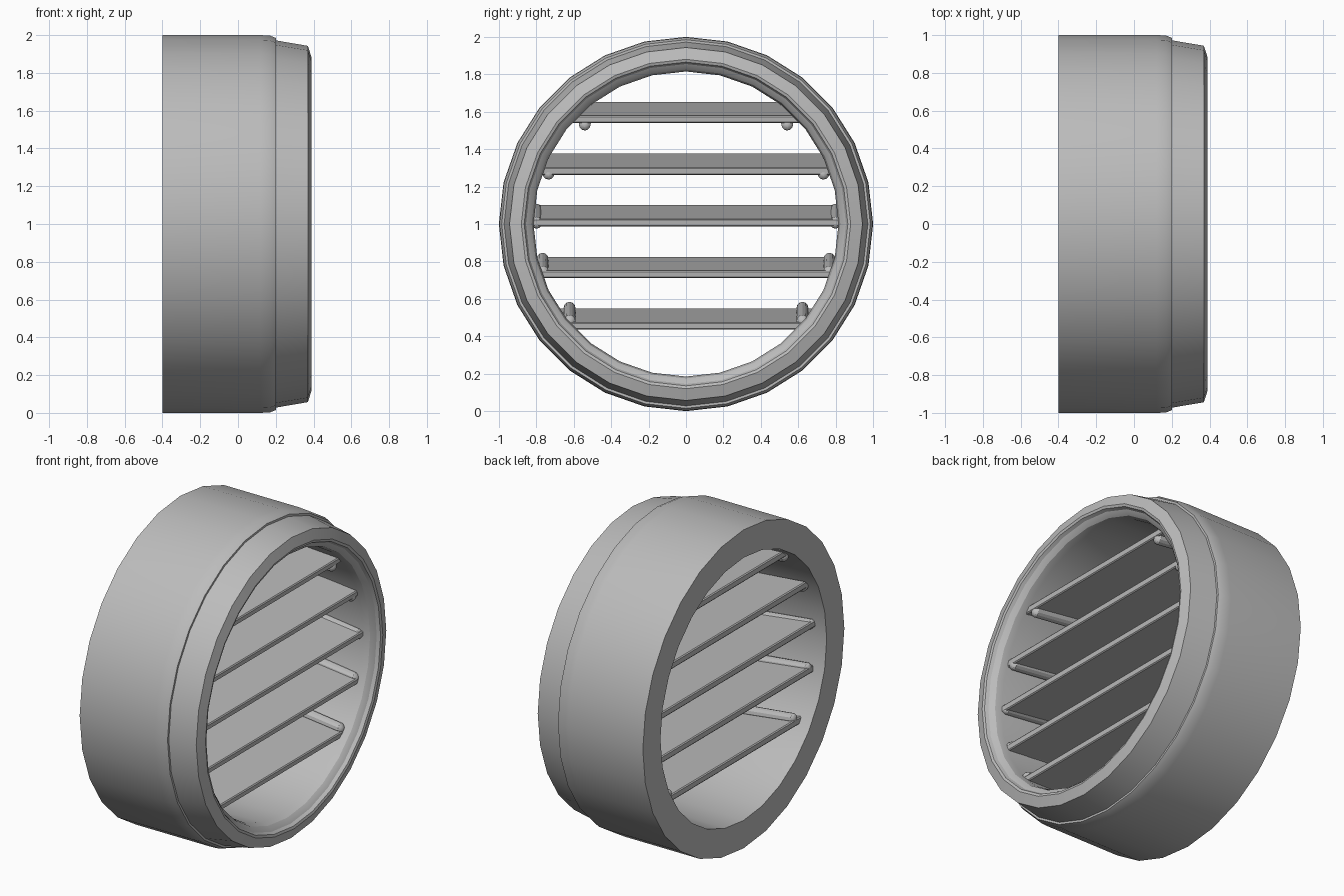
import bpy, bmesh, math
from mathutils import Vector

cube = bpy.data.objects.get("Cube")
if cube:
    bpy.data.objects.remove(cube)

SIDES = 28
BORE = 0.815
TILT = math.atan2(0.075, 0.62)

grey = bpy.data.materials.new("plain grey")
grey.use_nodes = True
colour = (0.5, 0.5, 0.5, 1)
grey.diffuse_color = colour
grey.node_tree.nodes["Principled BSDF"].inputs["Base Color"].default_value = colour


def finish(bm, name, smooth=True):
    """Turn a bmesh into a grey named object."""
    bmesh.ops.recalc_face_normals(bm, faces=bm.faces)
    mesh = bpy.data.meshes.new(name)
    bm.to_mesh(mesh)
    bm.free()
    mesh.materials.append(grey)
    obj = bpy.data.objects.new(name, mesh)
    bpy.context.collection.objects.link(obj)
    if smooth:
        bpy.ops.object.select_all(action="DESELECT")
        obj.select_set(True)
        bpy.context.view_layer.objects.active = obj
        bpy.ops.object.shade_smooth_by_angle(angle=math.radians(25))
    return obj


def ring(name, profile):
    """Revolve a closed (x, radius) profile around the x axis."""
    bm = bmesh.new()
    loops = []
    for i in range(SIDES):
        a = 2 * math.pi * i / SIDES
        loops.append([bm.verts.new((x, r * math.sin(a), 1 + r * math.cos(a)))
                      for x, r in profile])
    n = len(profile)
    for i in range(SIDES):
        p, q = loops[i], loops[(i + 1) % SIDES]
        for j in range(n):
            k = (j + 1) % n
            bm.faces.new((p[j], p[k], q[k], q[j]))
    return finish(bm, name)


def slat(name, z):
    """Tilted louvre blade trimmed to the round bore at both ends."""
    bm = bmesh.new()
    half = math.sqrt(BORE ** 2 - (z - 1) ** 2)
    bmesh.ops.create_cube(bm, size=1)
    for v in bm.verts:
        v.co = Vector((v.co.x * 0.63, v.co.y * 2 * half, v.co.z * 0.04))
    long_edges = [e for e in bm.edges
                  if abs(e.verts[0].co.y - e.verts[1].co.y) > half]
    bmesh.ops.bevel(bm, geom=long_edges, offset=0.006, segments=1, affect="EDGES")
    for v in bm.verts:
        x, h = v.co.x, v.co.z
        v.co.x = x * math.cos(TILT) + h * math.sin(TILT) - 0.015
        v.co.z = z - x * math.sin(TILT) + h * math.cos(TILT)
        reach = math.sqrt(BORE ** 2 - (v.co.z - 1) ** 2)
        v.co.y = math.copysign(reach, v.co.y)
    finish(bm, name, smooth=False)
    return half


def bead(name, side, half, z):
    """Rounded fixing bead where a blade meets the wall."""
    bm = bmesh.new()
    bmesh.ops.create_uvsphere(bm, u_segments=12, v_segments=8, radius=0.034)
    lean = (1 - z) * 0.05
    for v in bm.verts:
        x = v.co.z + math.copysign(0.28, v.co.z) if abs(v.co.z) > 1e-5 else 0
        v.co = Vector((x - 0.015, side * (half - 0.015) + v.co.y,
                       z + lean + v.co.x - x * math.sin(TILT)))
    finish(bm, name)


# Outer housing
ring("housing", [
    (-0.4, BORE + 0.01), (-0.4, 1.0), (0.12, 1.0), (0.17, 0.997), (0.2, 0.985),
    (0.2, 0.972), (0.37, 0.943), (0.39, 0.88), (0.385, 0.865), (0.365, 0.855),
    (0.355, 0.84), (0.34, 0.825), (0.3, BORE)])

# Louvre blades with a bead at each end
for i in range(5):
    height = 0.492 + 0.276 * i
    width = slat(f"slat_{i + 1}", height)
    for side, label in ((-1, "right"), (1, "left")):
        bead(f"slat_bead_{label}_{i + 1}", side, width, height)
